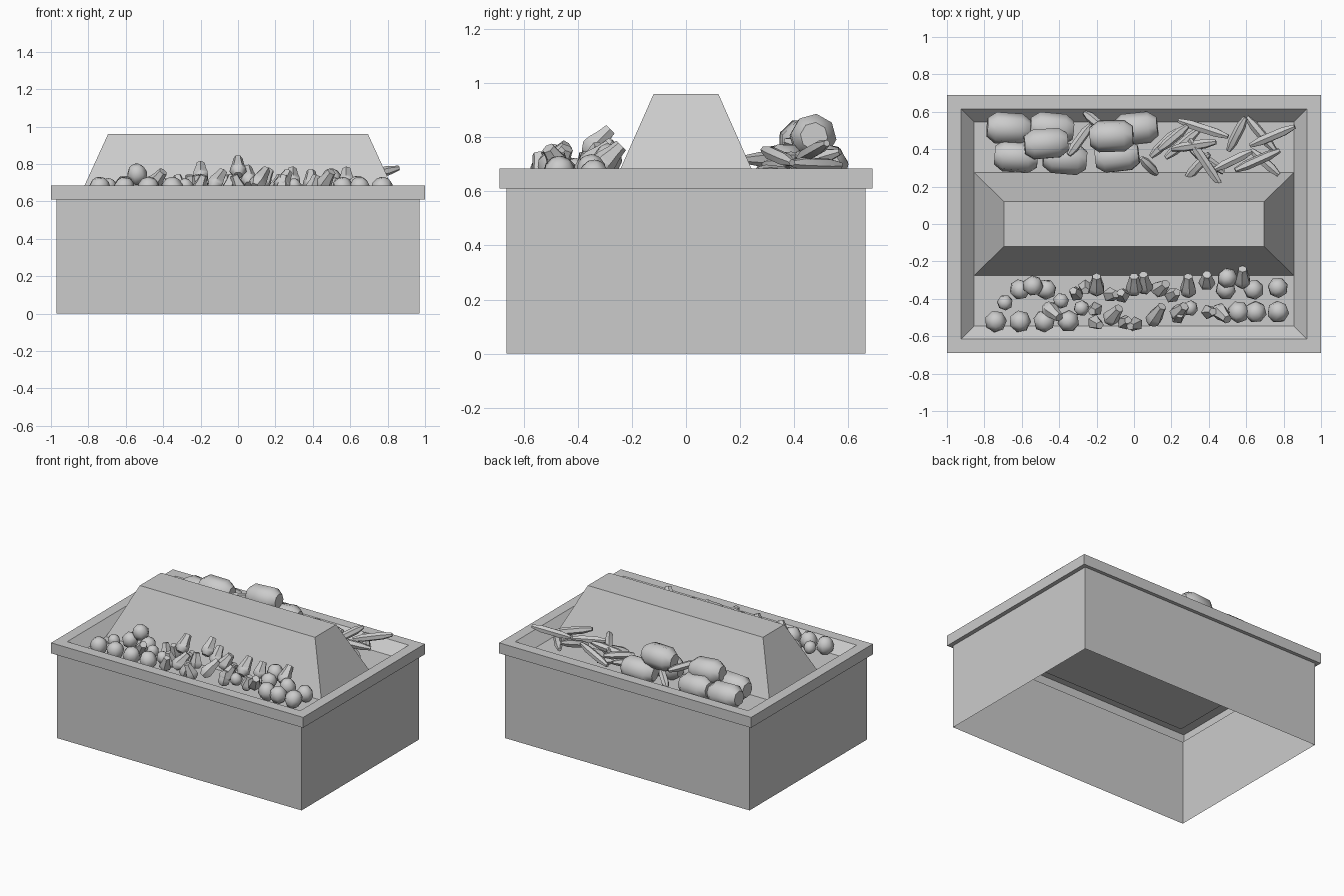
import bpy
import math
import random
from mathutils import Vector

random.seed(4)
default_cube = bpy.data.objects.get("Cube")
if default_cube:
    bpy.data.objects.remove(default_cube, do_unlink=True)

# One plain grey for the stand and the produce
grey = bpy.data.materials.new("plain grey")
grey.use_nodes = True
colour = (0.6, 0.6, 0.6, 1)
grey.diffuse_color = colour
grey.node_tree.nodes["Principled BSDF"].inputs["Base Color"].default_value = colour


def make_object(name, vertices, faces, smooth=False):
    mesh = bpy.data.meshes.new(name)
    mesh.from_pydata(vertices, [], faces)
    mesh.update()
    mesh.materials.append(grey)
    obj = bpy.data.objects.new(name, mesh)
    bpy.context.collection.objects.link(obj)
    if smooth:
        bpy.ops.object.select_all(action="DESELECT")
        obj.select_set(True)
        bpy.context.view_layer.objects.active = obj
        bpy.ops.object.shade_smooth_by_angle(angle=math.radians(50))
    return obj


def rectangular_shell(name, rings, cap_last=False):
    """Join stacked rectangles (half width, half depth, height)."""
    vertices, faces = [], []
    for width, depth, height in rings:
        for sx, sy in ((-1, -1), (1, -1), (1, 1), (-1, 1)):
            vertices.append((sx * width, sy * depth, height))
    for ring in range(len(rings) - 1):
        for side in range(4):
            a, b = ring * 4 + side, ring * 4 + (side + 1) % 4
            faces.append((a, b, b + 4, a + 4))
    if cap_last:
        last = len(vertices) - 4
        faces.append(tuple(range(last, last + 4)))
    return make_object(name, vertices, faces)


def turned_piece(name, start, end, radius, profile, sides):
    """Lathe a profile of (position, relative radius) from start to end."""
    start, end = Vector(start), Vector(end)
    axis = end - start
    turn = axis.to_track_quat("Z", "Y")
    spin = random.uniform(0, math.tau)
    vertices, faces = [], []
    for position, width in profile:
        for side in range(sides):
            angle = spin + math.tau * side / sides
            offset = Vector((math.cos(angle), math.sin(angle), 0)) * radius * width
            vertices.append(start + axis * position + turn @ offset)
    for ring in range(len(profile) - 1):
        for side in range(sides):
            a = ring * sides + side
            b = ring * sides + (side + 1) % sides
            faces.append((a, b, b + sides, a + sides))
    last = len(vertices) - sides
    faces.append(tuple(reversed(range(sides))))
    faces.append(tuple(range(last, last + sides)))
    return make_object(name, vertices, faces, smooth=True)


# Stand: open-bottomed cabinet, overhanging rim with sunken tray, central hump
floor = 0.61
rectangular_shell("cabinet", [(0.97, 0.665, 0), (0.97, 0.665, floor)])
rectangular_shell("rim_and_tray", [
    (0.97, 0.665, floor), (1, 0.69, floor), (1, 0.69, 0.685),
    (0.925, 0.615, 0.685), (0.855, 0.545, floor)], cap_last=True)
rectangular_shell("central_hump", [(0.855, 0.275, floor), (0.695, 0.12, 0.96)], cap_last=True)

# Produce silhouettes
melon_profile = ((0, 0.6), (0.2, 1), (0.8, 1), (1, 0.6))
round_profile = ((0, 0.4), (0.22, 0.85), (0.55, 1), (0.85, 0.75), (1, 0.4))
pear_profile = ((0, 0.55), (0.2, 1), (0.4, 0.95), (0.7, 0.7), (1, 0.55))
stick_profile = ((0, 0.5), (0.25, 1), (0.75, 1), (1, 0.5))

# Big melons lying along the back left of the tray
melons = ((-.67, .51, .69), (-.44, .51, .69), (.01, .51, .69), (-.63, .36, .69),
          (-.37, .35, .69), (-.09, .36, .69), (-.47, .43, .78), (-.12, .47, .8))
for x, y, z in melons:
    reach = Vector((0.115, random.uniform(-0.015, 0.015), random.uniform(-0.01, 0.01)))
    centre = Vector((x, y, z))
    turned_piece("melon", centre - reach, centre + reach, 0.085, melon_profile, 8)

# Slim vegetables: centre x, y, z, heading in degrees, half length
sticks = ((.37, .51, .7, -18, .14), (.16, .43, .67, 45, .1), (.21, .46, .72, 40, .1),
          (.38, .33, .72, -56, .15), (.34, .31, .67, 47, .09), (.68, .48, .7, -50, .12),
          (.74, .47, .75, 23, .13), (.55, .48, .72, 63, .1), (.53, .34, .7, 26, .11),
          (.7, .33, .67, -42, .1), (.66, .34, .73, 24, .13), (.32, .42, .72, 9, .12),
          (.08, .31, .68, -45, .06), (-.29, .45, .77, 54, .1), (.26, .43, .66, 40, .12),
          (-.21, .55, .7, -40, .07), (.39, .34, .66, -35, .11))
for x, y, z, heading, half in sticks:
    angle = math.radians(heading)
    rise = random.uniform(-0.035, 0.035)
    reach = Vector((math.cos(angle) * half, math.sin(angle) * half, rise))
    centre = Vector((x, y, z))
    turned_piece("slim_vegetable", centre - reach, centre + reach, 0.026, stick_profile, 6)


def place_round(x, y, z, radius):
    lean = Vector((random.uniform(-.4, .4), random.uniform(-.4, .4), 1)).normalized()
    centre = Vector((x, y, z))
    reach = lean * radius * 0.95
    turned_piece("round_fruit", centre - reach, centre + reach, radius, round_profile, 7)


# Round fruit at both ends of the front tray
front_row = (-.74, -.61, -.48, -.35, .56, .65, .77)
for x in front_row:
    place_round(x, -.52 if x < 0 else -.47, .67, .06)
for x, y, z in ((-.61, -.35, .68), (-.47, -.35, .68), (.49, -.35, .68),
                (.64, -.35, .68), (.77, -.34, .66), (-.54, -.33, .745), (.5, -.29, .72)):
    place_round(x, y, z, .056)
for x, y in ((-.69, -.42), (-.39, -.41), (-.28, -.45), (.3, -.45)):
    place_round(x, y, .68, .043)

# Pear-like pieces heaped in the middle: base x, y, z and lean of the tip
pears = ((-.2, -.37, .71, 0, .09), (0, -.37, .74, 0, .09), (.06, -.36, .69, -.01, .09),
         (.12, -.36, .68, .05, .04), (.29, -.38, .68, 0, .1), (.58, -.33, .68, 0, .09),
         (.39, -.33, .67, 0, .06), (-.47, -.44, .67, .07, -.06), (.44, -.45, .67, .06, -.06),
         (.09, -.53, .68, .06, .09), (-.14, -.52, .67, .06, .07), (.22, -.49, .67, .05, .05))
for x, y, z, dx, dy in pears:
    turned_piece("pear_like_piece", (x, y, z), (x + dx, y + dy, z + .09), .045, pear_profile, 6)
small_pieces = ((-.3, -.38), (-.26, -.33), (-.2, -.45), (-.22, -.52), (-.14, -.38),
                (-.06, -.39), (-.06, -.53), (.02, -.53), (.19, -.39), (.23, -.5), (.39, -.47))
for x, y in small_pieces:
    tip = (x + random.uniform(-.05, .05), y + random.uniform(-.03, .03), .74)
    turned_piece("small_piece", (x, y, .64), tip, .04, pear_profile, 5)
